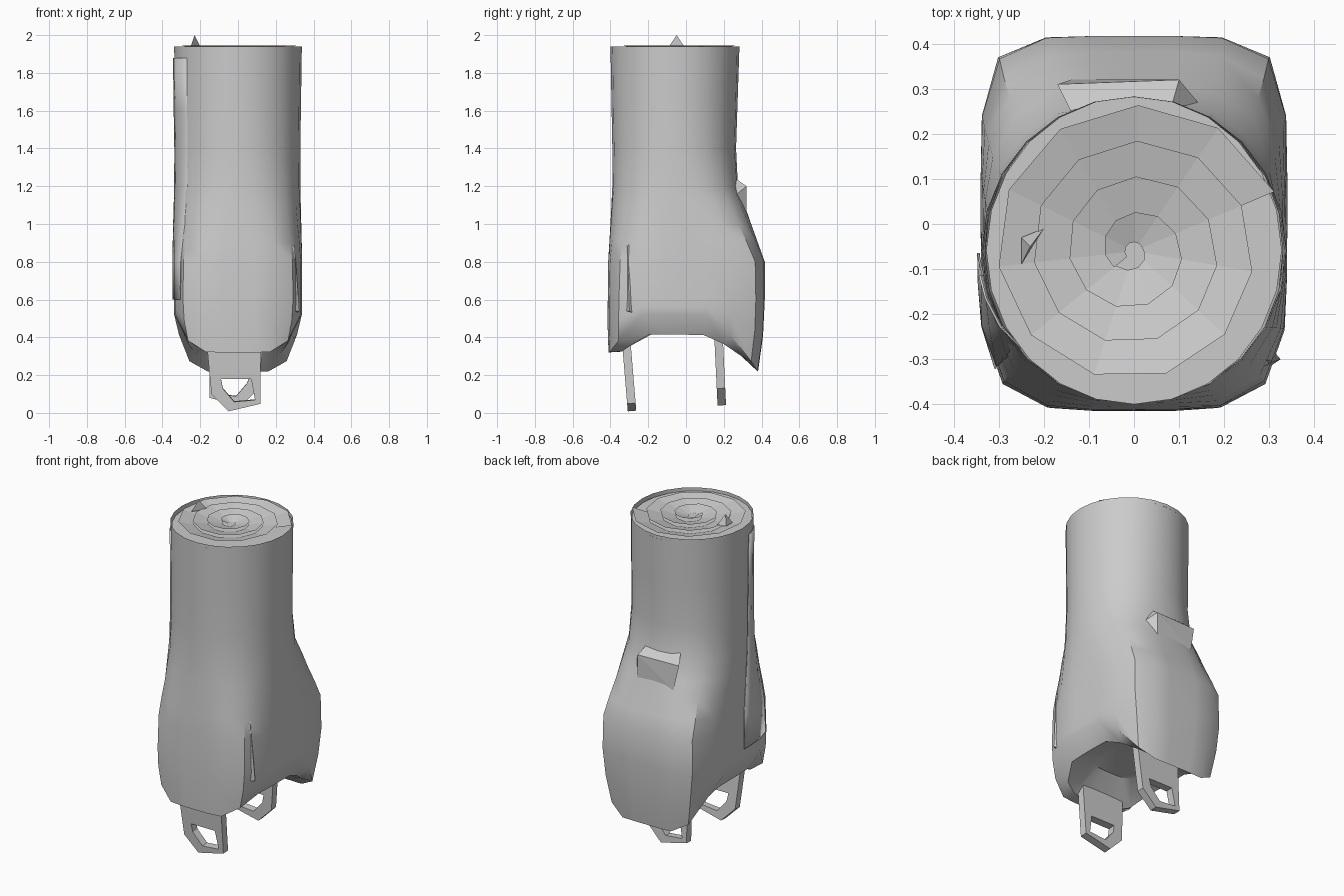
import bpy, bmesh, math

cube = bpy.data.objects.get("Cube")
if cube:
    bpy.data.objects.remove(cube)

# One plain cloth colour
cloth = bpy.data.materials.new("grey_cloth")
cloth.use_nodes = True
tint = (0.6, 0.6, 0.6, 1)
cloth.diffuse_color = tint
cloth.node_tree.nodes["Principled BSDF"].inputs["Base Color"].default_value = tint


def finish(name, bm, thickness=0, smooth=0, recalc=True):
    if recalc:
        bmesh.ops.recalc_face_normals(bm, faces=bm.faces)
    mesh = bpy.data.meshes.new(name)
    bm.to_mesh(mesh)
    bm.free()
    mesh.materials.append(cloth)
    obj = bpy.data.objects.new(name, mesh)
    bpy.context.collection.objects.link(obj)
    if thickness:
        mod = obj.modifiers.new("thickness", "SOLIDIFY")
        mod.thickness = thickness
        mod.offset = 0
    if smooth:
        bpy.ops.object.select_all(action="DESELECT")
        obj.select_set(True)
        bpy.context.view_layer.objects.active = obj
        bpy.ops.object.shade_smooth_by_angle(angle=math.radians(smooth))
    return obj


def lerp_table(table, key):
    """Straight-line lookup in rows of (key, values...)."""
    if key <= table[0][0]:
        return table[0][1:]
    for low, high in zip(table, table[1:]):
        if key <= high[0]:
            t = (key - low[0]) / (high[0] - low[0])
            return tuple(a + (b - a) * t for a, b in zip(low[1:], high[1:]))
    return table[-1][1:]


def grid(bm, rows, closed):
    verts = [[bm.verts.new(p) for p in row] for row in rows]
    for a, b in zip(verts, verts[1:]):
        n = len(a)
        for i in range(n if closed else n - 1):
            j = (i + 1) % n
            bm.faces.new((a[i], a[j], b[j], b[i]))
    return verts


def hull(name, points):
    bm = bmesh.new()
    for p in points:
        bm.verts.new(p)
    out = bmesh.ops.convex_hull(bm, input=bm.verts)
    loose = [g for g in out["geom_interior"] if isinstance(g, bmesh.types.BMVert)]
    bmesh.ops.delete(bm, geom=loose, context="VERTS")
    return finish(name, bm)


# Cross-sections: height, half width, front y, back y, squareness
SECTIONS = [
    (0.21, 0.28, -0.40, 0.38, 4.5),
    (0.37, 0.305, -0.415, 0.405, 4.6),
    (0.53, 0.34, -0.415, 0.417, 4.6),
    (0.80, 0.34, -0.412, 0.417, 4.2),
    (1.00, 0.335, -0.40, 0.345, 3),
    (1.20, 0.33, -0.39, 0.275, 2.3),
    (1.40, 0.33, -0.39, 0.265, 2.1),
    (1.94, 0.338, -0.40, 0.283, 2),
]
# Lower hem: y against height, arched at the sides
HEM = [(-0.41, 0.32), (-0.24, 0.52), (0.1, 0.52), (0.3, 0.36), (0.4, 0.22)]
TOP = 1.94
SIDES = 24


def skin(angle, z, off=0.0):
    wide, front, back, power = lerp_table(SECTIONS, z)
    c, s = math.cos(angle), math.sin(angle)
    if s > 0:  # the back corners are squarer
        power += (power - 2) * 0.5
    r = (abs(c) ** power + abs(s) ** power) ** (-1 / power)
    deep = (back - front) / 2
    return ((wide + off) * r * c, (front + back) / 2 + (deep + off) * r * s, z)


# Rolled body with flared lobes, arched hem and tucked-in underside
angles = [2 * math.pi * i / SIDES for i in range(SIDES)]
heights = [TOP, 1.65, 1.4, 1.2, 1.1, 1.0, 0.9, 0.8, 0.6]
rows = [[skin(a, z) for a in angles] for z in heights]
hems = [lerp_table(HEM, skin(a, 0.4)[1])[0] for a in angles]
rows.append([skin(a, (h + 0.6) / 2) for a, h in zip(angles, hems)])
hem = [skin(a, h) for a, h in zip(angles, hems)]
rows.append(hem)
rows.append([(x * 0.84, y * 0.84, z * 0.45 + 0.18) for x, y, z in hem])
rows.append([(x * 0.5, y * 0.5, 0.45) for x, y, z in hem])
bm = bmesh.new()
verts = grid(bm, rows, True)
bm.faces.new(verts[-1])
bm.faces.new([bm.verts.new((x * 0.97, y, TOP - 0.02)) for x, y, z in rows[0]])
finish("rolled_body", bm, smooth=35)

# Spiral of cloth layers on the top end, open at the core
bm = bmesh.new()
outer, inner = [], []
turns, per_turn = 4, 11
for i in range(turns * per_turn - 4):
    a = 2 * math.pi * i / per_turn + 0.4
    r = 0.338 * (1 - i / (turns * per_turn + 3))
    c, s = math.cos(a), math.sin(a)
    outer.append((r * c, r * s - 0.06, TOP + 0.005))
    k = max(r - 0.085, 0.02)
    inner.append((k * c, k * s - 0.06, TOP - 0.015))
grid(bm, [outer, inner], False)
for f in bm.faces:
    f.normal_update()
    if f.normal.z < 0:
        f.normal_flip()
finish("spiral_end", bm, recalc=False)

# Loose outer edge running down the seam
bm = bmesh.new()
strip = [(3.3, 0.009), (3.45, 0.008), (3.65, 0.003), (3.85, -0.008)]
grid(bm, [[skin(a, z, off * min(1, z / TOP + 0.2)) for a, off in strip]
          for z in (1.88, 1.6, 1.4, 1.2, 1.0, 0.8, 0.6)], False)
finish("seam_edge", bm, thickness=0.005, smooth=35)

# Small raised corner at the top
hull("top_corner", [(-0.25, -0.09, TOP), (-0.2, -0.01, TOP), (-0.25, -0.03, TOP),
                    (-0.23, -0.05, 2.0)])

# Folded upper edge of the back panel, with its pointed side tuck
hull("back_fold", [(-0.14, 0.25, 1.25), (0.08, 0.25, 1.25), (-0.17, 0.31, 1.2),
                   (0.1, 0.32, 1.2), (0.15, 0.26, 1.15), (0.1, 0.32, 1.05),
                   (-0.14, 0.32, 1.05)])
hull("back_tuck", [(0.25, 0.14, 1.33), (0.28, 0.12, 1.1), (0.2, 0.22, 1.2),
                   (0.25, 0.22, 1.08), (0.22, 0.12, 1.2)])

# Narrow tuck where the front lobe meets the side
hull("front_tuck", [(0.26, -0.33, 0.92), (0.28, -0.28, 0.93), (0.3, -0.31, 0.88),
                    (0.325, -0.3, 0.54), (0.3, -0.27, 0.52), (0.28, -0.33, 0.54)])


# Hanging loops: a short tab that opens into a ring
def hanging_loop(name, y_top, y_low, flip, lift):
    rim = [(-0.15, 0.2), (-0.14, 0.1), (-0.05, 0.01), (0.12, 0.05), (0.12, 0.2)]
    hole = [(-0.09, 0.18), (-0.08, 0.13), (-0.02, 0.06), (0.09, 0.07), (0.07, 0.18)]
    head = [(-0.17, 0.42), (0.12, 0.42)]

    def place(p):
        t = p[1] / 0.42
        return (flip * (p[0] + 0.015) - 0.015, y_low + (y_top - y_low) * t, p[1] + lift)

    bm = bmesh.new()
    edge, gap = grid(bm, [[place(p) for p in rim], [place(p) for p in hole]], False)
    left, right = [bm.verts.new(place(p)) for p in head]
    bm.faces.new((edge[0], gap[0], gap[-1], edge[-1], right, left))
    return finish(name, bm, thickness=0.045)


hanging_loop("front_loop", -0.32, -0.285, 1, 0)
hanging_loop("back_loop", 0.17, 0.19, -1, 0.03)
